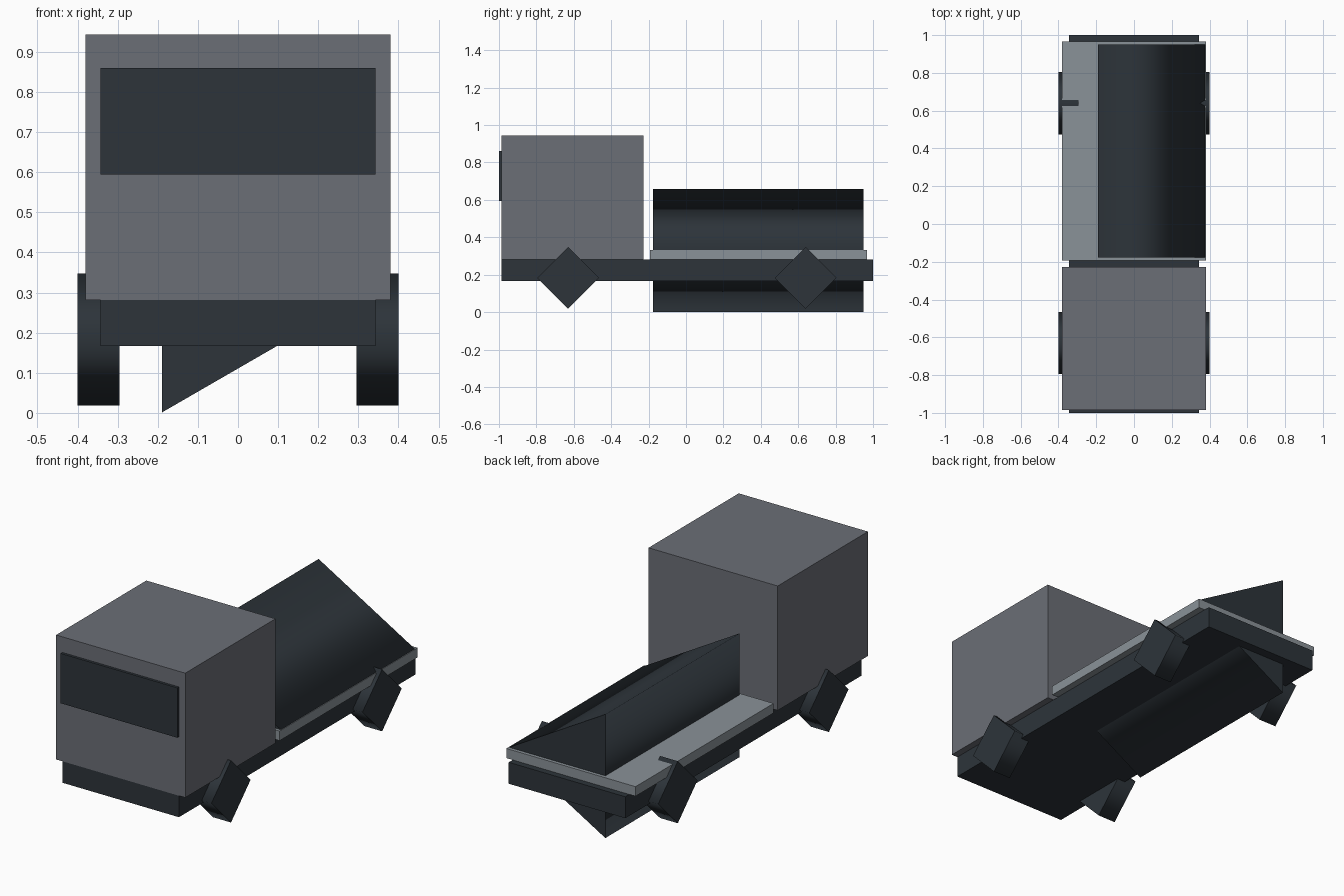
import bpy
import bmesh
from math import cos, sin, tau
from mathutils import Vector

old = bpy.data.objects.get("Cube")
if old:
    bpy.data.objects.remove(old, do_unlink=True)


def material(name, rgb):
    mat = bpy.data.materials.new(name)
    mat.use_nodes = True
    mat.diffuse_color = (*rgb, 1)
    mat.node_tree.nodes["Principled BSDF"].inputs["Base Color"].default_value = (*rgb, 1)
    return mat


grey = material("cab grey", (0.147, 0.156, 0.181))
dark = material("dark slate", (0.026, 0.034, 0.042))
light = material("light grey", (0.254, 0.287, 0.314))


def finish(bm, name, mat):
    bmesh.ops.recalc_face_normals(bm, faces=bm.faces)
    mesh = bpy.data.meshes.new(name)
    bm.to_mesh(mesh)
    bm.free()
    mesh.materials.append(mat)
    obj = bpy.data.objects.new(name, mesh)
    bpy.context.collection.objects.link(obj)
    return obj


def box(name, mat, low, high):
    """Box between two opposite corners."""
    low, high = Vector(low), Vector(high)
    bm = bmesh.new()
    bmesh.ops.create_cube(bm, size=1)
    bmesh.ops.scale(bm, vec=high - low, verts=bm.verts)
    bmesh.ops.translate(bm, vec=(low + high) / 2, verts=bm.verts)
    return finish(bm, name, mat)


def prism(name, mat, sides, radius, start, along):
    """Few-sided cylinder with smooth sides and flat caps."""
    start, along = Vector(start), Vector(along)
    side = Vector((0, 1, 0)) if along.x else Vector((1, 0, 0))
    up = Vector((0, 0, 1))
    bm = bmesh.new()
    ring = [bm.verts.new(start + radius * (side * cos(tau * i / sides) + up * sin(tau * i / sides)))
            for i in range(sides)]
    cap = bm.faces.new(ring)
    result = bmesh.ops.extrude_face_region(bm, geom=[cap], use_keep_orig=True)
    moved = [g for g in result["geom"] if isinstance(g, bmesh.types.BMVert)]
    bmesh.ops.translate(bm, vec=along, verts=moved)
    bm.normal_update()
    axis = along.normalized()
    for face in bm.faces:
        face.smooth = abs(face.normal.dot(axis)) < 0.5
    for edge in bm.edges:
        edge.smooth = len({f.smooth for f in edge.link_faces}) == 1
    return finish(bm, name, mat)


# Frame, cab and windscreen
box("chassis", dark, (-0.343, -0.986, 0.167), (0.343, 1.0, 0.281))
box("cab", grey, (-0.38, -0.986, 0.281), (0.38, -0.228, 0.943))
box("windscreen", dark, (-0.343, -1.0, 0.595), (0.343, -0.98, 0.86))

# Load bed with the three-sided tank
box("load_bed", light, (-0.38, -0.193, 0.281), (0.38, 0.967, 0.332))
prism("tank", dark, 3, 0.38, (0, -0.177, 0.33), (0, 1.126, 0))

# Four-sided wheels
for end, y in (("front", -0.63), ("rear", 0.64)):
    for side, x in (("left", 0.295), ("right", -0.4)):
        prism(f"{end}_{side}_wheel", dark, 4, 0.165, (x, y, 0.183), (0.105, 0, 0))
